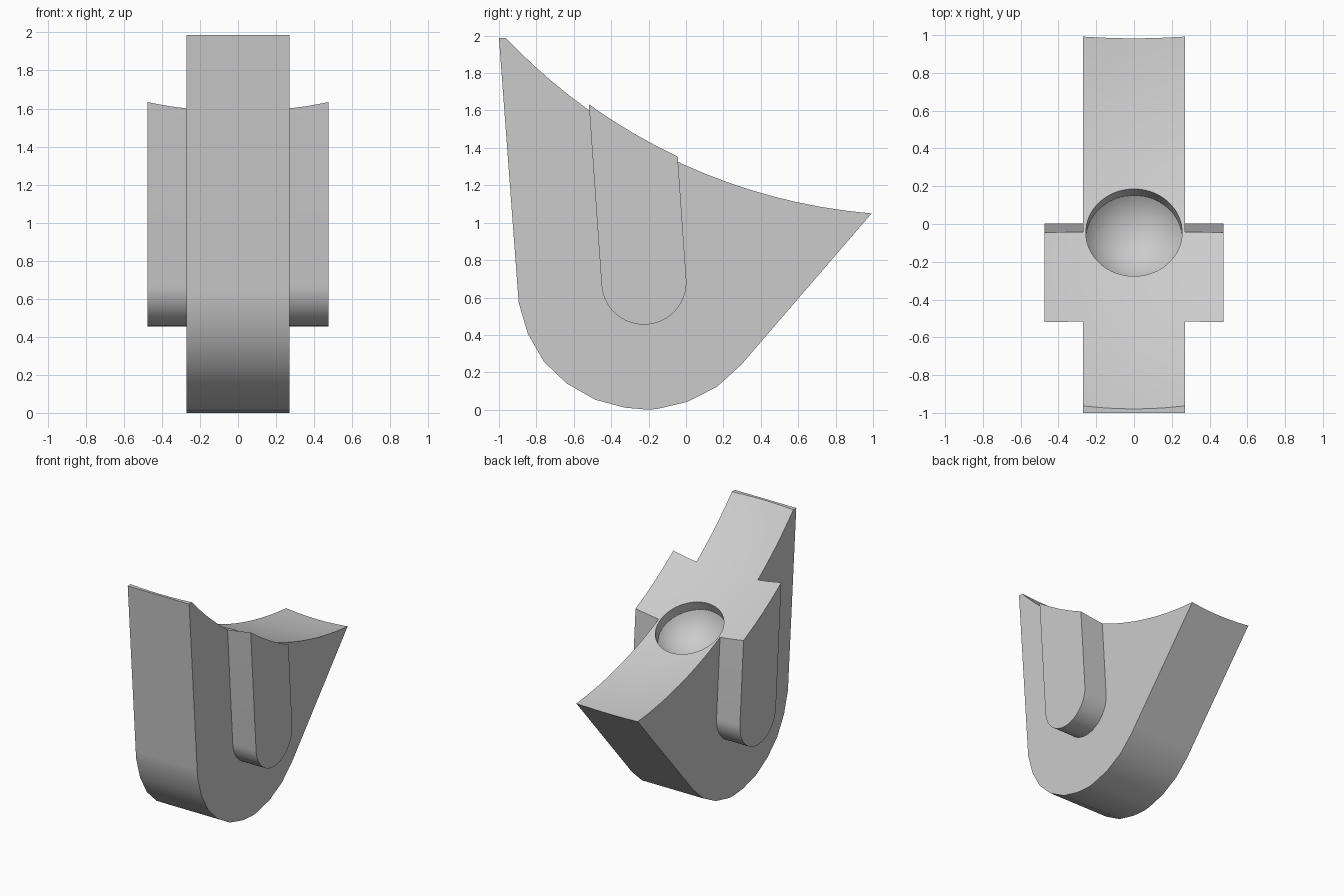
import bpy, bmesh, math
from mathutils import Vector

if "Cube" in bpy.data.objects:
    bpy.data.objects.remove(bpy.data.objects["Cube"])

grey = bpy.data.materials.new("plain grey")
grey.diffuse_color = (0.6, 0.6, 0.6, 1)
grey.use_nodes = True
grey.node_tree.nodes["Principled BSDF"].inputs["Base Color"].default_value = grey.diffuse_color


def finish(name, bm):
    bmesh.ops.recalc_face_normals(bm, faces=bm.faces)
    mesh = bpy.data.meshes.new(name)
    bm.to_mesh(mesh)
    bm.free()
    mesh.materials.append(grey)
    ob = bpy.data.objects.new(name, mesh)
    bpy.context.collection.objects.link(ob)
    return ob


def prism(name, outline, half_width):
    """Extrude a side (y, z) outline across x."""
    bm = bmesh.new()
    face = bm.faces.new([bm.verts.new((-half_width, y, z)) for y, z in outline])
    ext = bmesh.ops.extrude_face_region(bm, geom=[face])
    moved = [v for v in ext["geom"] if isinstance(v, bmesh.types.BMVert)]
    bmesh.ops.translate(bm, verts=moved, vec=(2 * half_width, 0, 0))
    return finish(name, bm)


def boolean(target, tool, operation):
    mod = target.modifiers.new(operation, 'BOOLEAN')
    mod.operation, mod.object, mod.solver = operation, tool, 'EXACT'
    bpy.context.view_layer.objects.active = target
    bpy.ops.object.modifier_apply(modifier=mod.name)
    bpy.data.objects.remove(tool)


# Main body: rounded keel, slanted front and back walls
body = prism("body", [
    (-1.0, 1.987), (-0.899, 0.63), (-0.895, 0.575), (-0.846, 0.407),
    (-0.76, 0.257), (-0.637, 0.14), (-0.487, 0.054), (-0.327, 0.011),
    (-0.2, 0.0), (-0.15, 0.005), (0.01, 0.043), (0.166, 0.123),
    (0.295, 0.24), (0.33, 0.281), (1.80, 1.987)], 0.27)

# Side ribs: one tilted, round-ended bar passing through the body
tilt, radius = math.radians(4), 0.227
centre = Vector((-0.225, 0.682))
across = Vector((math.cos(tilt), math.sin(tilt)))
along = Vector((-math.sin(tilt), math.cos(tilt)))
rib = [centre + radius * across + 1.2 * along]
for i in range(33):
    a = math.pi * i / 32
    rib.append(centre + radius * (math.cos(a) * across - math.sin(a) * along))
rib.append(centre - radius * across + 1.2 * along)
boolean(body, prism("side_ribs", rib, 0.475), 'UNION')

# Hollow top: a large sphere scoops out the upper surface
scoop_centre, scoop_radius = Vector((0, 1.246, 4.087)), 3.06
bm = bmesh.new()
bmesh.ops.create_uvsphere(bm, u_segments=160, v_segments=80, radius=scoop_radius)
bmesh.ops.translate(bm, verts=bm.verts, vec=scoop_centre)
boolean(body, finish("scoop_cutter", bm), 'DIFFERENCE')

# Round socket: short straight wall over a bowl, square to the hollow surface
rim, wall, bowl = 0.255, 0.07, 0.14
bowl_radius = (rim ** 2 + bowl ** 2) / (2 * bowl)
edge_angle = math.asin(rim / bowl_radius)
profile = [(bowl_radius * math.sin(edge_angle * i / 12),
            -wall - bowl + bowl_radius * (1 - math.cos(edge_angle * i / 12)))
           for i in range(1, 13)] + [(rim, 0.25)]
bm = bmesh.new()
steps = 64
rings = [[bm.verts.new((r * math.cos(2 * math.pi * k / steps),
                        r * math.sin(2 * math.pi * k / steps), z))
          for k in range(steps)] for r, z in profile]
for low, high in zip(rings, rings[1:]):
    for k in range(steps):
        n = (k + 1) % steps
        bm.faces.new((low[k], low[n], high[n], high[k]))
bm.faces.new(rings[0])
bm.faces.new(rings[-1])
socket = finish("socket_cutter", bm)
lean = math.asin((scoop_centre.y + 0.05) / scoop_radius)
socket.rotation_euler.x = -lean
socket.location = (0, -0.05, scoop_centre.z - scoop_radius * math.cos(lean))
bpy.context.view_layer.update()
boolean(body, socket, 'DIFFERENCE')

# Smooth curves, crisp edges
body.select_set(True)
bpy.context.view_layer.objects.active = body
bpy.ops.object.shade_smooth_by_angle(angle=math.radians(30))
